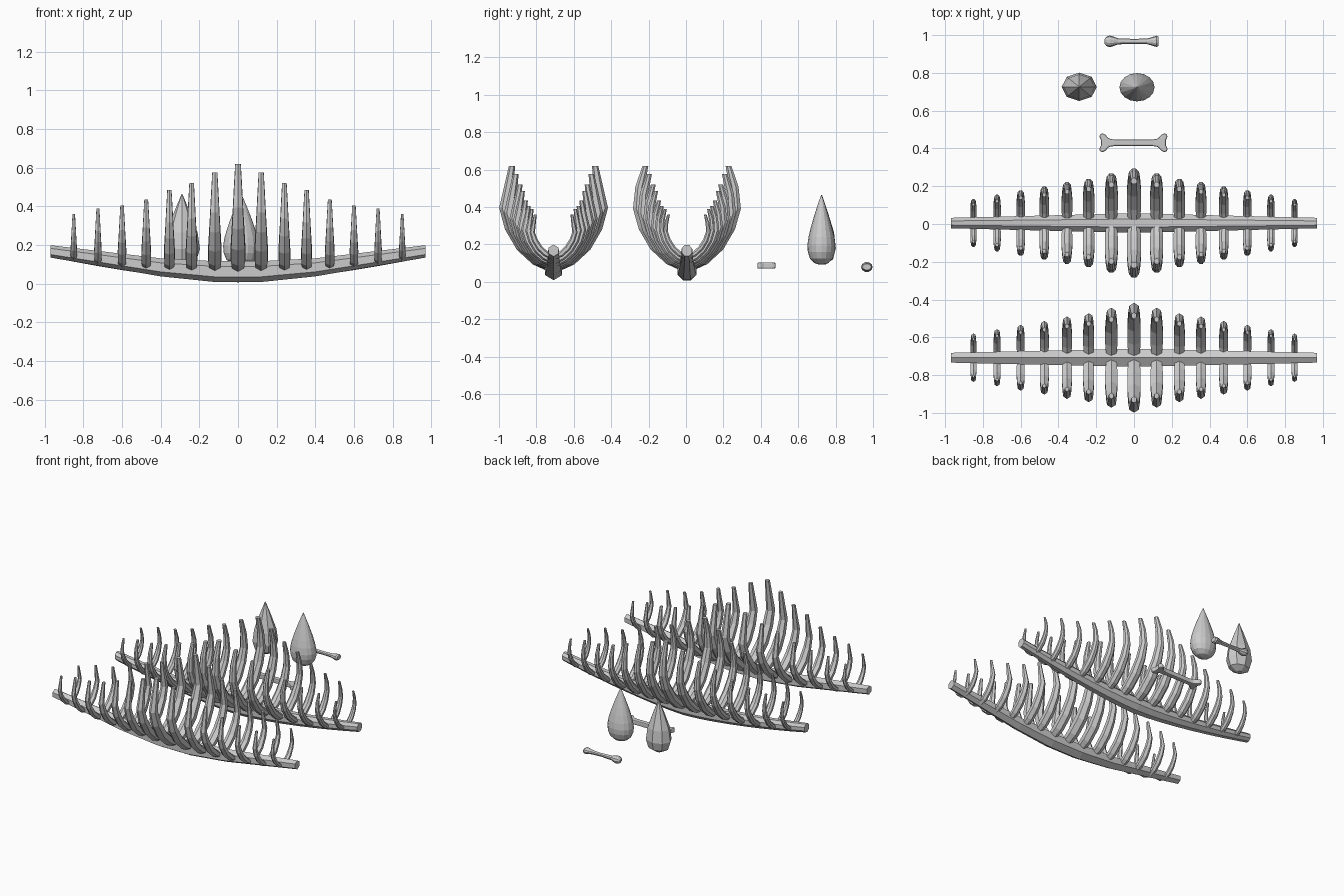
import bpy, bmesh, math
from mathutils import Vector

if "Cube" in bpy.data.objects:
    bpy.data.objects.remove(bpy.data.objects["Cube"])


def loft(bm, rings):
    """Skin a list of equal-sized rings and cap both ends."""
    vs = [[bm.verts.new(p) for p in r] for r in rings]
    n = len(vs[0])
    for a, b in zip(vs, vs[1:]):
        for i in range(n):
            bm.faces.new((a[i], a[(i + 1) % n], b[(i + 1) % n], b[i]))
    bm.faces.new(vs[0][::-1])
    bm.faces.new(vs[-1])


def finish(bm, name):
    bmesh.ops.remove_doubles(bm, verts=bm.verts, dist=0.0001)
    bmesh.ops.recalc_face_normals(bm, faces=bm.faces)
    me = bpy.data.meshes.new(name)
    bm.to_mesh(me)
    bm.free()
    ob = bpy.data.objects.new(name, me)
    bpy.context.collection.objects.link(ob)
    return ob


def ellipse(n, phase=0.0):
    return [(math.cos(2 * math.pi * (i + phase) / n),
             math.sin(2 * math.pi * (i + phase) / n)) for i in range(n)]


# Spine: curved keel, thicker in the middle
def spine(name, y0, xs, sides, phase):
    bm = bmesh.new()
    rings = []
    for x in xs:
        t = abs(x) / 0.97
        bottom = 0.003 + 0.132 * t ** 1.5
        h = 0.057 - 0.025 * t
        w = 0.056 - 0.026 * t
        rings.append([(x, y0 + w * c, bottom + h + h * s)
                      for c, s in ellipse(sides, phase)])
    loft(bm, rings)
    return finish(bm, name)


# Rib master: (y, z, half thickness, half width), z measured from the root
RIB = [(0.015, 0.02, 0.028, 0.034), (0.09, 0.062, 0.036, 0.041),
       (0.168, 0.135, 0.037, 0.041), (0.228, 0.235, 0.035, 0.035),
       (0.259, 0.335, 0.032, 0.029), (0.252, 0.445, 0.026, 0.023),
       (0.222, 0.56, 0.017, 0.016)]
# Rib rows: (x, scale, root z, tip z)
ROWS = [(0, 1, 0.06, 0.62), (0.12, 0.91, 0.062, 0.575), (0.24, 0.81, 0.064, 0.52),
        (0.355, 0.75, 0.068, 0.485), (0.475, 0.67, 0.075, 0.435),
        (0.6, 0.60, 0.085, 0.405), (0.725, 0.52, 0.10, 0.39), (0.85, 0.44, 0.122, 0.36)]


def ribs(name, y0, profile, sides, phase):
    bm = bmesh.new()
    for x, s, z0, z1 in ROWS:
        for cx in {x, -x}:
            for side in (1, -1):
                rings = []
                for i, (y, z, th, w) in enumerate(profile):
                    a = profile[max(i - 1, 0)]
                    b = profile[min(i + 1, len(profile) - 1)]
                    d = Vector((b[0] - a[0], b[1] - a[1])).normalized()
                    out = (d.y, -d.x)
                    if i == len(profile) - 1:
                        out = (1, 0)
                    kz = (z1 - z0) / 0.56
                    rings.append([(cx + s * w * q,
                                   y0 + side * s * (y + out[0] * th * p),
                                   z0 + kz * (z + out[1] * th * p))
                                  for p, q in ellipse(sides, phase)])
                loft(bm, rings)
    return finish(bm, name)


# Detailed rib cage in the centre, coarse one in front
spine("spine_detailed", 0.005, [-0.97 + 1.94 * i / 16 for i in range(17)], 8, 0.5)
ribs("ribs_detailed", 0.005, RIB, 8, 0.5)
spine("spine_coarse", -0.708, [-0.97, -0.4, -0.12, 0.12, 0.4, 0.97], 6, 0.5)
ribs("ribs_coarse", -0.708, [RIB[i] for i in (0, 1, 2, 3, 4, 6)], 6, 0)


# Teardrops: lathed profiles of (z, radius factor)
def teardrop(name, x, y, profile, sides):
    bm = bmesh.new()
    rings = [[(x + 0.093 * r * c, y + 0.075 * r * s, z) for c, s in ellipse(sides)]
             for z, r in profile]
    loft(bm, rings)
    return finish(bm, name)


teardrop("teardrop_detailed", 0.016, 0.724,
         [(0.092, 0.12), (0.10, 0.5), (0.125, 0.82), (0.16, 0.97), (0.195, 1.0), (0.24, 0.92),
          (0.29, 0.76), (0.34, 0.57), (0.39, 0.36), (0.435, 0.16), (0.465, 0.02)], 16)
teardrop("teardrop_coarse", -0.29, 0.726,
         [(0.092, 0.25), (0.12, 0.8), (0.18, 1.0), (0.265, 0.87), (0.375, 0.42),
          (0.465, 0.02)], 8)

# Flat bone: mirrored outline, extruded and bevelled
q = [(0.10, 0.017), (0.13, 0.022), (0.148, 0.042), (0.162, 0.05), (0.176, 0.046),
     (0.181, 0.033), (0.172, 0.014)]
half = q + [(x, -y) for x, y in reversed(q)]
outline = half + [(-x, -y) for x, y in half]
bm = bmesh.new()
loft(bm, [[(x - 0.003, 0.43 + y, z) for x, y in outline] for z in (0.070, 0.104)])
bone = finish(bm, "flat_bone")
bev = bone.modifiers.new("bevel", "BEVEL")
bev.width = 0.009
bev.segments = 2

# Round bone: lofted along x with (x, half depth, half height)
bm = bmesh.new()
loft(bm, [[(x, 0.967 + hy * c, 0.079 + hz * s) for c, s in ellipse(10)]
          for x, hy, hz in [(-0.156, 0.012, 0.010), (-0.146, 0.025, 0.022),
                            (-0.128, 0.031, 0.027), (-0.108, 0.025, 0.022),
                            (-0.085, 0.016, 0.015), (0.0, 0.013, 0.012),
                            (0.07, 0.015, 0.014), (0.10, 0.024, 0.018),
                            (0.12, 0.030, 0.022), (0.131, 0.023, 0.016)]])
finish(bm, "round_bone")
